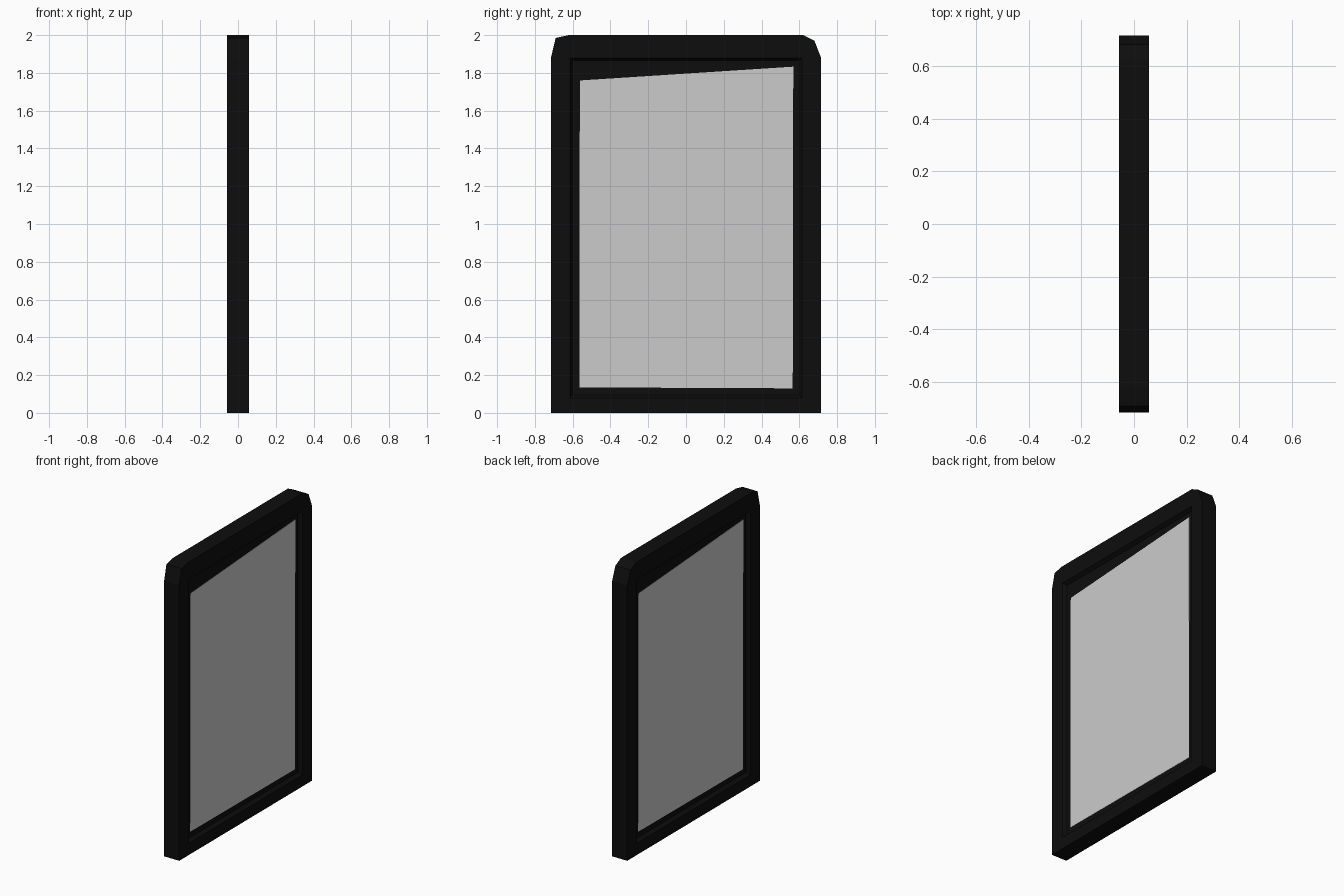
import bpy, bmesh, math

if "Cube" in bpy.data.objects:
    bpy.data.objects.remove(bpy.data.objects["Cube"])


def material(name, value):
    m = bpy.data.materials.new(name)
    m.diffuse_color = (value, value, value, 1)
    m.use_nodes = True
    m.node_tree.nodes["Principled BSDF"].inputs["Base Color"].default_value = m.diffuse_color
    return m


def finish(bm, name, mat):
    bmesh.ops.remove_doubles(bm, verts=bm.verts, dist=0.0005)
    bmesh.ops.recalc_face_normals(bm, faces=bm.faces)
    me = bpy.data.meshes.new(name)
    bm.to_mesh(me)
    bm.free()
    me.materials.append(mat)
    ob = bpy.data.objects.new(name, me)
    bpy.context.collection.objects.link(ob)
    return ob


def loft(rings):
    """Closed solid through a series of (x, [(y, z), ...]) rings."""
    bm = bmesh.new()
    loops = [[bm.verts.new((x, y, z)) for y, z in pts] for x, pts in rings]
    n = len(loops[0])
    for a, b in zip(loops, loops[1:]):
        for i in range(n):
            j = (i + 1) % n
            bm.faces.new((a[i], a[j], b[j], b[i]))
    bm.faces.new(loops[0])
    bm.faces.new(loops[-1])
    return bm


black = material("black frame", 0.004)
grey = material("light grey panel", 0.6)

# Frame: clipped top corners, with a recessed field on both sides
HALF, DEEP = 0.057, 0.033
outline = [(-.715, 0), (.715, 0), (.715, 1.88), (.68, 1.97),
           (.62, 2), (-.62, 2), (-.69, 1.985), (-.715, 1.88)]


def inside(w, lo, hi):
    return [(max(-w, min(w, y)), lo if z < 1 else hi) for y, z in outline]


lip, field = inside(.615, .08, 1.88), inside(.6, .095, 1.865)
finish(loft([(-DEEP, field), (-HALF, lip), (-HALF, outline),
             (HALF, outline), (HALF, lip), (DEEP, field)]), "frame", black)

# Grey panels with a slanted top edge, one per side (turned half round)
panel = [(-.565, .135), (.565, .13), (.568, 1.833), (-.562, 1.76)]
for name, turn in (("right_panel", 0), ("left_panel", math.pi)):
    ob = finish(loft([(DEEP - .003, panel), (DEEP + .002, panel)]), name, grey)
    ob.rotation_euler.z = turn
